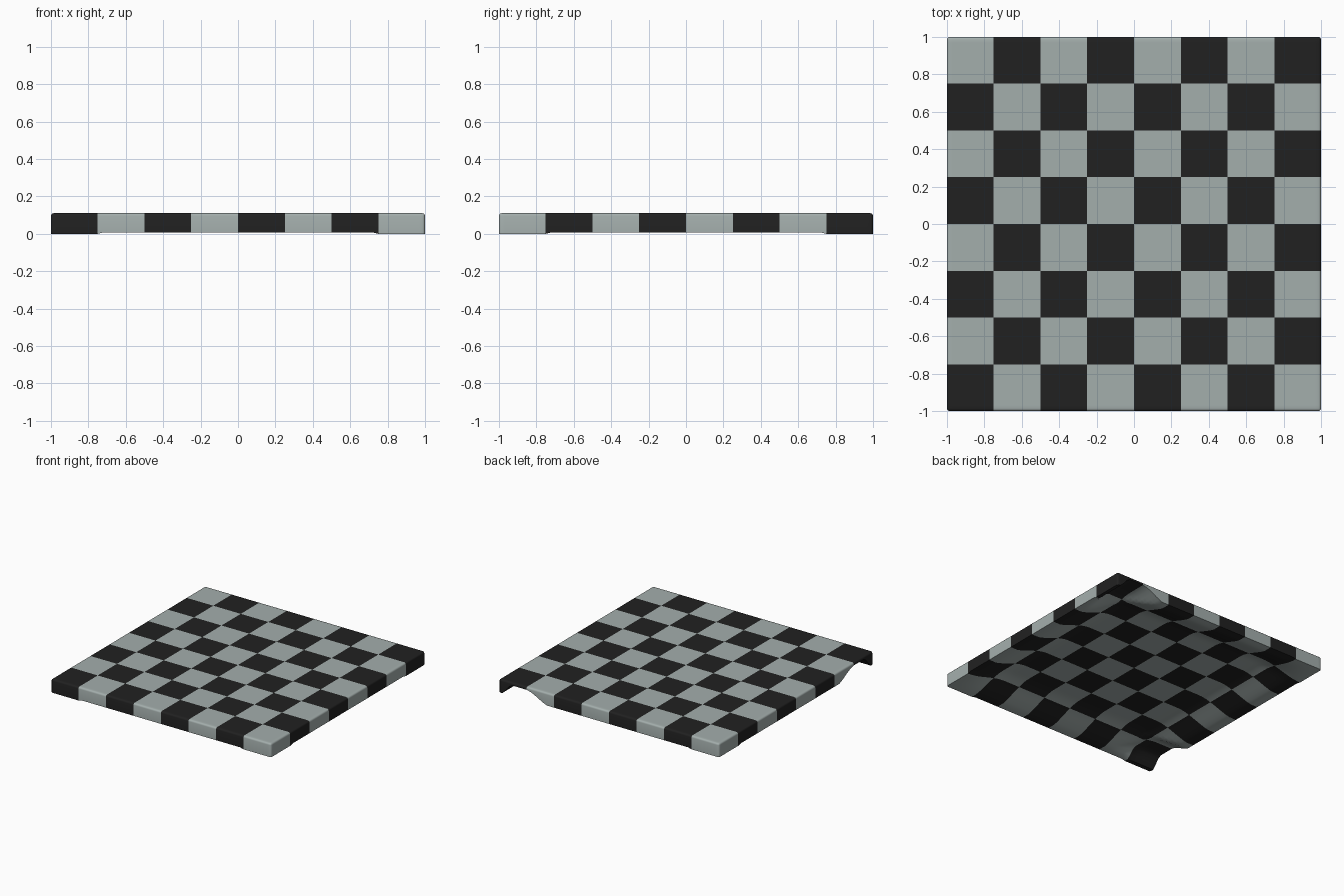
import bpy, bmesh, math

if "Cube" in bpy.data.objects:
    bpy.data.objects.remove(bpy.data.objects["Cube"])

N = 64          # grid cells per side, eight per square
TOP = 0.11      # height of the playing surface
HOLLOW = 0.088  # height of the hollow underside


def ease(t):
    t = max(0.0, min(1.0, t))
    return t * t * (3 - 2 * t)


def notch(along, depth):
    # raised opening in the rim; along = distance from corner, depth = distance from edge
    rise = ease((along - 0.02) / 0.1) * (1 - ease((along - 0.24) / 0.24))
    return HOLLOW * rise * (1 - ease((depth - 0.15) / 0.4))


def underside(x, y):
    hollow = HOLLOW * ease((1 - abs(x)) / 0.36) * ease((1 - abs(y)) / 0.36)
    foot = 0.008 if min(abs(x), abs(y)) < 0.74 else 0.0
    return max(hollow, foot, notch(1 - x, 1 - y), notch(y + 1, x + 1))


def make_material(name, colour):
    mat = bpy.data.materials.new(name)
    mat.diffuse_color = (*colour, 1)
    mat.use_nodes = True
    mat.node_tree.nodes["Principled BSDF"].inputs["Base Color"].default_value = mat.diffuse_color
    return mat


bm = bmesh.new()

# flat top and hollow underside as matching grids
coords = [-1 + 2 * i / N for i in range(N + 1)]
top = [[bm.verts.new((x, y, TOP)) for y in coords] for x in coords]
low = [[bm.verts.new((x, y, underside(x, y))) for y in coords] for x in coords]
for i in range(N):
    for j in range(N):
        for g in (top, low):
            bm.faces.new((g[i][j], g[i + 1][j], g[i + 1][j + 1], g[i][j + 1]))

# outer walls
for k in range(N):
    for e in (0, N):
        bm.faces.new((top[k][e], top[k + 1][e], low[k + 1][e], low[k][e]))
        bm.faces.new((top[e][k], top[e][k + 1], low[e][k + 1], low[e][k]))
bmesh.ops.recalc_face_normals(bm, faces=bm.faces[:])

# rounded upper rim and upright corners
bm.normal_update()


def is_rim(edge):
    a, b = (v.co for v in edge.verts)
    upper = min(a.z, b.z) > TOP - 1e-4 and edge.calc_face_angle(0) > 1
    upright = all(abs(abs(c) - 1) < 1e-4 for p in (a, b) for c in p.xy)
    return upper or upright


bmesh.ops.bevel(bm, geom=[e for e in bm.edges if is_rim(e)], offset=0.014,
                segments=3, profile=0.5, affect='EDGES')

# chequered colouring carried over every side
for f in bm.faces:
    c = f.calc_center_median()
    col, row = (max(0, min(7, math.floor((v + 1) * 4))) for v in (c.x, c.y))
    f.material_index = (col + row) % 2

mesh = bpy.data.meshes.new("chequered_board")
bm.to_mesh(mesh)
bm.free()
mesh.materials.append(make_material("black", (0.015, 0.015, 0.015)))
mesh.materials.append(make_material("pale_grey", (0.37, 0.425, 0.415)))
board = bpy.data.objects.new("chequered_board", mesh)
bpy.context.collection.objects.link(board)
bpy.context.view_layer.objects.active = board
board.select_set(True)
bpy.ops.object.shade_smooth_by_angle(angle=math.radians(35))
